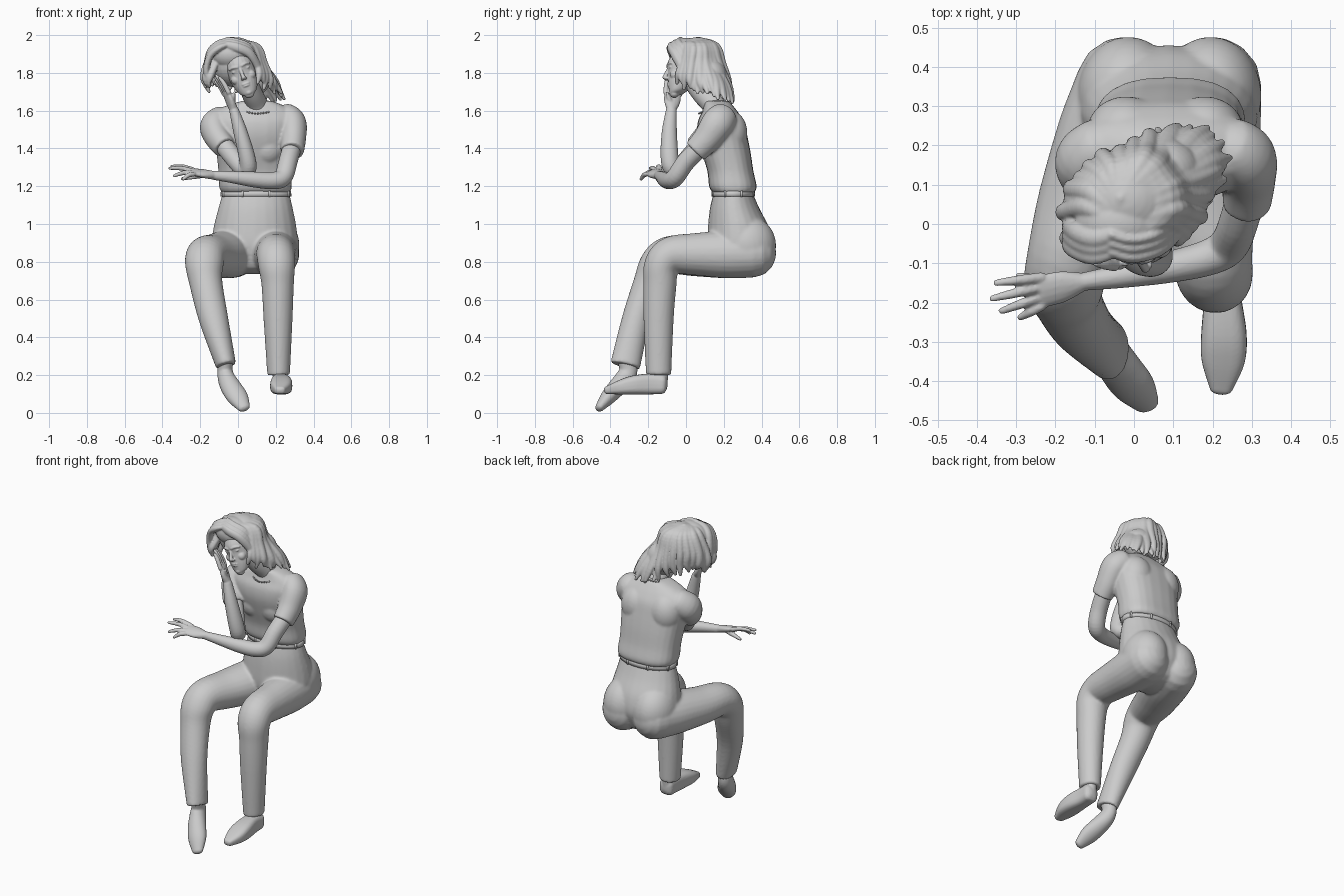
import bpy, bmesh, math, random
from mathutils import Vector, Matrix

random.seed(4)
X, Y, Z = Vector((1, 0, 0)), Vector((0, 1, 0)), Vector((0, 0, 1))


def spline(rows, n):
    """Catmull-Rom resampling of rows of numbers."""
    out = []
    for i in range(len(rows) - 1):
        p = [rows[max(i - 1, 0)], rows[i], rows[i + 1], rows[min(i + 2, len(rows) - 1)]]
        for k in range(n):
            t = k / n
            out.append([0.5 * (2 * b + (c - a) * t + (2 * a - 5 * b + 4 * c - d) * t * t
                               + (3 * b - a - 3 * c + d) * t ** 3) for a, b, c, d in zip(*p)])
    return out + [list(rows[-1])]


def loft(bm, rows, ref=None, flat=False, dome=(0.8, 0.8), n=5, seg=24, power=1.0):
    """Closed tube through rows (x, y, z, radius_u, radius_v) with domed ends."""
    pts = spline(rows, n)
    cs = [Vector(p[:3]) for p in pts]
    span = cs[-1] - cs[0]
    ref = ref or min((X, Y, Z), key=lambda a: abs(a.dot(span)))
    rings = []
    for i, p in enumerate(pts):
        t = Z if flat else (cs[min(i + 1, len(cs) - 1)] - cs[max(i - 1, 0)]).normalized()
        u = (ref - t * ref.dot(t)).normalized()
        rings.append((cs[i], t, u, t.cross(u), max(p[3], .002), max(p[4], .002)))

    def cap(r, s, d):
        c, t, u, v, a, b = r
        return [(c + t * s * d * min(a, b) * math.sin(k), t, u, v, a * math.cos(k), b * math.cos(k))
                for k in (0.45, 0.9, 1.25, 1.5)]
    s = -1 if (cs[1] - cs[0]).dot(rings[0][1]) > 0 else 1
    if dome[0]:
        rings = cap(rings[0], s, dome[0])[::-1] + rings
    if dome[1]:
        rings += cap(rings[-1], -s, dome[1])
    loops = []
    for c, t, u, v, a, b in rings:
        loop = []
        for k in range(seg):
            w = math.tau * k / seg
            co, si = math.cos(w), math.sin(w)
            loop.append(bm.verts.new(c + u * a * math.copysign(abs(co) ** power, co)
                                     + v * b * math.copysign(abs(si) ** power, si)))
        loops.append(loop)
    for p, q in zip(loops, loops[1:]):
        for k in range(seg):
            bm.faces.new((p[k], p[k - 1], q[k - 1], q[k]))
    bm.faces.new(loops[0])
    bm.faces.new(loops[-1][::-1])


def ball(bm, c, r):
    bmesh.ops.create_uvsphere(bm, u_segments=32, v_segments=20, radius=1,
                              matrix=Matrix.Translation(c) @ Matrix.Diagonal((*r, 1)))


def finish(name, bm, voxel=None, smooth=3, matrix=None):
    """Make the object; with a voxel size its pieces are fused into one skin."""
    bmesh.ops.recalc_face_normals(bm, faces=bm.faces)
    if matrix:
        bm.transform(matrix)
    me = bpy.data.meshes.new(name)
    bm.to_mesh(me)
    bm.free()
    ob = bpy.data.objects.new(name, me)
    bpy.context.collection.objects.link(ob)
    me.polygons.foreach_set("use_smooth", [True] * len(me.polygons))
    if voxel:
        m = ob.modifiers.new("fuse", 'REMESH')
        m.mode, m.voxel_size, m.use_smooth_shade = 'VOXEL', voxel, True
        m = ob.modifiers.new("soften", 'SMOOTH')
        m.factor, m.iterations = 0.5, smooth
    return ob


# trousers: pelvis, seat and two bent legs
bm = bmesh.new()
loft(bm, [(.095, .25, 1.16, .178, .105), (.093, .258, 1.08, .198, .132), (.09, .278, .98, .22, .162),
          (.088, .285, .88, .228, .17), (.088, .28, .79, .2, .14)], X, True, (0, .4))
for x in (-.015, .195):
    ball(bm, (x, .325, .885), (.13, .152, .16))
loft(bm, [(-.02, .355, .845, .128, .128), (-.06, .22, .84, .138, .128), (-.125, .05, .835, .122, .112),
          (-.168, -.09, .835, .106, .1), (-.178, -.155, .785, .102, .092), (-.17, -.192, .69, .088, .086),
          (-.13, -.262, .5, .078, .076), (-.063, -.322, .25, .054, .08)], X, dome=(.95, 0))
loft(bm, [(.197, .355, .845, .128, .128), (.197, .22, .84, .125, .128), (.2, .05, .84, .11, .112),
          (.2, -.075, .835, .102, .1), (.205, -.13, .78, .098, .092), (.21, -.138, .68, .086, .088),
          (.212, -.145, .5, .077, .08), (.215, -.145, .2, .06, .067)], X, dome=(.95, 0))
finish("trousers", bm, .008, 8)

# belt with loops
bm = bmesh.new()
loft(bm, [(.095, .25, 1.145, .188, .116), (.095, .25, 1.175, .186, .114)], X, True, (0, 0), 2, 40)
for k in range(8):
    w = math.tau * (k + .5) / 8
    bmesh.ops.create_cube(bm, size=1, matrix=Matrix.Translation(
        (.095 + .186 * math.cos(w), .25 + .114 * math.sin(w), 1.16)) @ Matrix.Diagonal((.012, .01, .036, 1)))
bm.faces.ensure_lookup_table()
finish("belt", bm)

# shirt: torso bloused over the belt, and two short sleeves
bm = bmesh.new()
loft(bm, [(.095, .252, 1.168, .182, .112), (.092, .248, 1.2, .193, .126), (.088, .235, 1.28, .192, .122),
          (.085, .212, 1.38, .2, .13), (.082, .192, 1.47, .212, .132), (.08, .184, 1.54, .225, .122),
          (.082, .18, 1.59, .212, .097), (.09, .172, 1.625, .155, .078), (.1, .165, 1.648, .09, .065)],
     X, True, (0, .1), power=.8)
loft(bm, [(.255, .195, 1.565, .072, .08), (.288, .165, 1.53, .075, .085), (.292, .11, 1.45, .068, .074),
          (.287, .05, 1.385, .062, .066)], X, dome=(.8, 0))
loft(bm, [(-.09, .195, 1.55, .072, .08), (-.127, .16, 1.515, .075, .085), (-.11, .11, 1.46, .068, .074),
          (-.07, .055, 1.405, .06, .064)], X, dome=(.8, 0))
for x in (.015, .155):
    ball(bm, (x, .145, 1.4), (.085, .07, .09))
for x in (-.02, .18):
    ball(bm, (x, .235, 1.48), (.1, .09, .12))
finish("shirt", bm, .007, 8)


def hand(bm, wrist, knuckles, spread, tips, thumb, r=.0135):
    """Palm, four bent fingers and a thumb."""
    w, k, s = Vector(wrist), Vector(knuckles), Vector(spread)
    loft(bm, [(*w, .024, .023), (*w.lerp(k, .5), s.length, .021), (*k, s.length * 1.05, .016)], s, seg=14)
    for i, tip in enumerate(tips):
        a, b = k + s * (i / 1.5 - 1) * .9, Vector(tip)
        m = a.lerp(b, .5) + Vector((0, 0, .008))
        loft(bm, [(*a, r, r), (*m, r * .95, r * .95), (*b, r * .65, r * .65)], seg=10)
    a = w.lerp(k, .3)
    loft(bm, [(*a, .015, .015), (*(a.lerp(Vector(thumb), .5)), .014, .014), (*thumb, .009, .009)], seg=10)


# arm laid across the front
bm = bmesh.new()
loft(bm, [(.287, .08, 1.41, .05, .05), (.265, .0, 1.33, .05, .05), (.24, -.055, 1.25, .048, .05),
          (.19, -.085, 1.23, .046, .046), (.09, -.11, 1.235, .042, .04), (-.03, -.132, 1.248, .032, .031),
          (-.13, -.147, 1.258, .024, .023)], Z)
hand(bm, (-.13, -.147, 1.258), (-.235, -.172, 1.275), (0, -.04, -.012),
     [(-.352, -.15, 1.305), (-.362, -.19, 1.295), (-.338, -.222, 1.255), (-.29, -.238, 1.237)],
     (-.295, -.132, 1.24))
finish("resting_arm", bm, .005, 2)

# arm propping up the cheek
bm = bmesh.new()
loft(bm, [(-.085, .08, 1.43, .05, .05), (-.03, .02, 1.36, .05, .048), (.03, -.045, 1.29, .047, .046),
          (.054, -.078, 1.3, .045, .046), (.044, -.088, 1.37, .043, .047), (.012, -.088, 1.49, .037, .04),
          (-.02, -.078, 1.6, .026, .029)], X)
hand(bm, (-.02, -.078, 1.6), (-.06, -.07, 1.69), (-.012, .042, -.006),
     [(-.098, -.1, 1.775), (-.115, -.075, 1.785), (-.12, -.05, 1.775), (-.12, -.025, 1.755)],
     (-.022, -.1, 1.69))
finish("propping_arm", bm, .005, 2)

# shoes with ankles
bm = bmesh.new()
loft(bm, [(-.065, -.318, .29, .04, .048), (-.068, -.305, .225, .04, .048), (-.06, -.325, .18, .047, .052),
          (-.035, -.368, .132, .055, .048), (.0, -.415, .08, .055, .04), (.032, -.458, .028, .034, .023)], X)
finish("pointed_shoe", bm, .006, 2)
bm = bmesh.new()
loft(bm, [(.22, -.14, .24, .038, .048), (.223, -.145, .16, .038, .048)], X)
loft(bm, [(.226, -.125, .15, .046, .05), (.226, -.19, .153, .048, .055), (.229, -.28, .147, .058, .05),
          (.227, -.35, .135, .055, .038), (.222, -.418, .12, .03, .021)], X, dome=(.6, .8), power=.65)
finish("flat_shoe", bm, .005, 2)

# neck
bm = bmesh.new()
loft(bm, [(.1, .165, 1.57, .078, .075), (.1, .145, 1.63, .06, .062), (.075, .09, 1.69, .055, .058),
          (.05, .05, 1.75, .055, .06)])
finish("neck", bm)

# head in its own frame, then tilted
tilt = Matrix.Translation((.02, 0, 1.8)) @ Matrix.Rotation(math.radians(-20), 4, 'Y')
bm = bmesh.new()
loft(bm, [(0, -.062, -.122, .026, .022), (0, -.045, -.105, .047, .044), (0, -.028, -.06, .066, .066),
          (0, -.01, 0, .076, .085), (0, .0, .05, .078, .1), (0, .02, .11, .066, .09)], X, True)
ball(bm, (0, .04, .05), (.084, .105, .1))
loft(bm, [(0, -.09, .03, .008, .008), (0, -.106, -.01, .01, .011), (0, -.113, -.027, .012, .012)], X)
for z, w in ((-.061, .024), (-.072, .02)):
    ball(bm, (0, -.087, z), (w, .012, .007))
ball(bm, (0, -.078, -.11), (.018, .014, .014))
for s in (-1, 1):
    loft(bm, [(s * .012, -.096, .036, .008, .008), (s * .036, -.091, .041, .007, .007),
              (s * .056, -.074, .036, .006, .006)], Z)
    ball(bm, (s * .033, -.081, .017), (.017, .009, .007))
    ball(bm, (s * .042, -.06, -.025), (.026, .026, .026))
    ball(bm, (s * .008, -.104, -.032), (.009, .01, .008))
finish("head", bm, .0035, 3, tilt)

# hair: cap plus swept locks falling from the parting
bm = bmesh.new()
ball(bm, (-.015, .062, 1.857), (.138, .13, .132))
ball(bm, (-.035, .005, 1.9), (.115, .092, .085))
ball(bm, (.07, .135, 1.77), (.1, .085, .1))
hem = [(.115, -.045, 1.76), (.16, .02, 1.715), (.205, .08, 1.69), (.235, .18, 1.68), (.18, .25, 1.645),
       (.1, .24, 1.65), (.0, .2, 1.69), (-.1, .14, 1.73), (-.155, .06, 1.72), (-.165, -.02, 1.72),
       (-.16, -.06, 1.74)]
ends = spline(hem, 3)
for i, e in enumerate(ends):
    e = Vector(e)
    f = i / (len(ends) - 1)
    back = math.sin(math.pi * f)
    start = Vector((-.065 + .03 * back, -.045 + .11 * back, 1.95 + .03 * back))
    d = Vector((e.x + .015, e.y - .06, 0)).normalized()
    side = Vector((-d.y, d.x, 0))
    j = random.uniform(-.012, .008)
    c = Vector((-.012, .06, 0))
    q1 = c + Vector((d.x * (.105 + j), d.y * (.1 + j), 1.945))
    q2 = c + Vector((d.x * (.15 + j), d.y * (.135 + j), 1.85))
    q3 = q2.lerp(e, .6) + d * (.012 + j)
    e = e + Vector((random.uniform(-.015, .015), random.uniform(-.012, .012), random.uniform(-.02, .01)))
    w = random.uniform(.019, .028)
    loft(bm, [(*start, .016, .012), (*q1, w, .016), (*q2, w, .018), (*q3, w, .019),
              (*e, .009, .008)], side, seg=12)
# swept fringe hugging the brow on both sides of the parting
for k in range(3):
    y, z = .022 * k, .012 * k
    loft(bm, [(-.06, -.07 + y, 1.948 + z, .02, .014), (-.005, -.084 + y, 1.935 + z, .024, .016),
              (.06, -.068 + y, 1.905 + z, .024, .016), (.1, -.035 + y, 1.845, .022, .016),
              (.128, -.01 + y, 1.76, .01, .01)], Z, seg=12)
    loft(bm, [(-.06, -.07 + y, 1.948 + z, .02, .014), (-.105, -.08 + y, 1.93 + z, .024, .018),
              (-.15, -.065 + y, 1.885 + z, .024, .018), (-.168, -.05 + y, 1.81, .022, .016),
              (-.15, -.045 + y, 1.73, .01, .01)], Y, seg=12)
finish("hair", bm, .005, 2)

# necklace
bm = bmesh.new()
for k in range(36):
    w = math.tau * k / 36
    bmesh.ops.create_icosphere(bm, subdivisions=1, radius=.006, matrix=Matrix.Translation(
        (.105 + .088 * math.cos(w), .15 + .082 * math.sin(w), 1.62 + .035 * math.sin(w))))
finish("necklace", bm)
